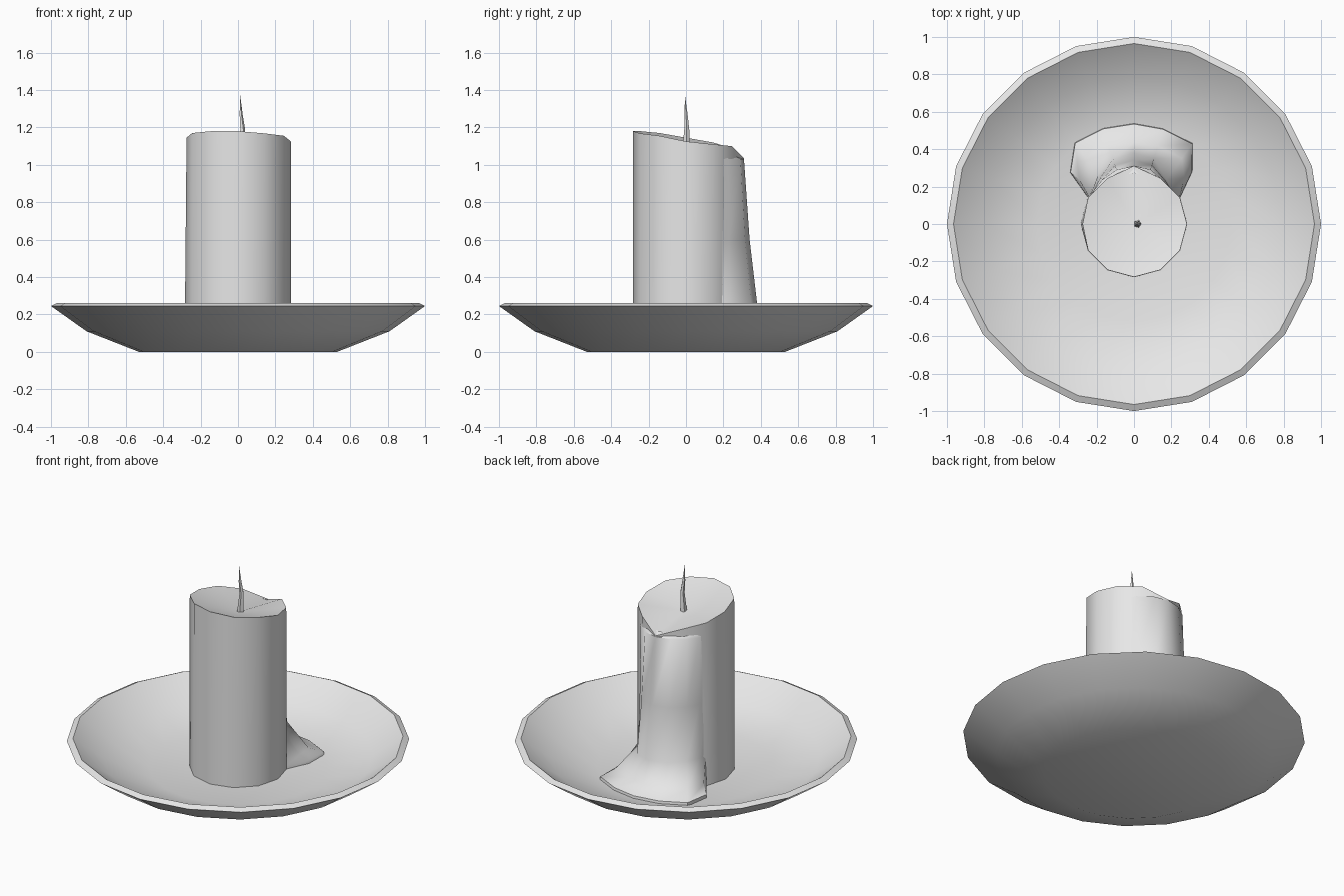
import bpy, math

if "Cube" in bpy.data.objects:
    bpy.data.objects.remove(bpy.data.objects["Cube"])

# Single plain colour
wax_grey = bpy.data.materials.new("light_grey")
wax_grey.use_nodes = True
wax_grey.diffuse_color = (0.8, 0.8, 0.8, 1)
wax_grey.node_tree.nodes["Principled BSDF"].inputs["Base Color"].default_value = (0.8, 0.8, 0.8, 1)


def polar(radius, degrees, z):
    a = math.radians(degrees)
    return (radius * math.cos(a), radius * math.sin(a), z)


def loft(name, rows, closed=True, start_tip=None, end_tip=None, smooth=40):
    """Skin rows of points, optionally closing each end with a fan to a tip."""
    n = len(rows[0])
    verts = [p for row in rows for p in row]
    span = n if closed else n - 1
    faces = []
    for r in range(len(rows) - 1):
        for i in range(span):
            j = (i + 1) % n
            faces.append((r * n + i, r * n + j, (r + 1) * n + j, (r + 1) * n + i))
    if start_tip:
        verts.append(start_tip)
        faces += [((i + 1) % n, i, len(verts) - 1) for i in range(n)]
    if end_tip:
        base = (len(rows) - 1) * n
        verts.append(end_tip)
        faces += [(base + i, base + (i + 1) % n, len(verts) - 1) for i in range(n)]
    mesh = bpy.data.meshes.new(name)
    mesh.from_pydata(verts, [], faces)
    mesh.materials.append(wax_grey)
    obj = bpy.data.objects.new(name, mesh)
    bpy.context.collection.objects.link(obj)
    bpy.ops.object.select_all(action="DESELECT")
    obj.select_set(True)
    bpy.context.view_layer.objects.active = obj
    bpy.ops.object.shade_smooth_by_angle(angle=math.radians(smooth))
    return obj


# Shallow dish: underside, rim, then inner bowl
dish_profile = [(0.53, 0), (0.81, 0.11), (1, 0.245), (0.965, 0.262),
                (0.79, 0.14), (0.52, 0.07)]
loft("dish", [[polar(r, i * 18, z) for i in range(20)] for r, z in dish_profile],
     start_tip=(0, 0, 0), end_tip=(0, 0, 0.07))

# Candle body: twelve sides, slanted melted top with a sunken centre
top_heights = [1.125, 1.11, 1.1, 1.035, 1.09, 1.12,
               1.145, 1.17, 1.18, 1.18, 1.168, 1.155]
angles = [i * 30 for i in range(12)]
base_ring = [polar(0.285, a, 0.05) for a in angles]
top_ring = [polar(0.31 if a == 90 else 0.275 if a == 180 else 0.283, a, h)
            for a, h in zip(angles, top_heights)]
loft("candle", [base_ring, top_ring], end_tip=(0.01, 0, 1.075))

# Melted run down the back, spreading to a puddle
drip_angles = (150, 141, 126, 108, 90, 73, 54, 42, 30)
drip_weight = (0, 0.2, 0.5, 0.85, 1, 0.85, 0.2, 0, 0)
puddle_edge = (0.285, 0.44, 0.54, 0.54, 0.54, 0.535, 0.535, 0.42, 0.285)


def wall_row(z, bulge):
    return [polar(0.272 + bulge * w, a, z) for a, w in zip(drip_angles, drip_weight)]


def puddle_row(z, spread):
    return [polar(0.272 + (e - 0.272) * spread, a, z) for a, e in zip(drip_angles, puddle_edge)]


drip_rows = [puddle_row(0.06, 1), puddle_row(0.09, 0.98), puddle_row(0.13, 0.62),
             wall_row(0.26, 0.108), wall_row(0.6, 0.068),
             wall_row(1.03, 0.038), wall_row(1.05, 0)]
drip_rows.reverse()
loft("wax_drip", drip_rows, closed=False, smooth=50)

# Thin bent wick tapering to a point
wick_path = [(0.018, 0, 1.06, 0.022), (0.024, 0.004, 1.19, 0.014),
             (0.016, 0, 1.27, 0.009)]
loft("wick", [[(x + r * math.cos(k * math.tau / 5), y + r * math.sin(k * math.tau / 5), z)
               for k in range(5)] for x, y, z, r in wick_path],
     end_tip=(0.012, -0.005, 1.37))
